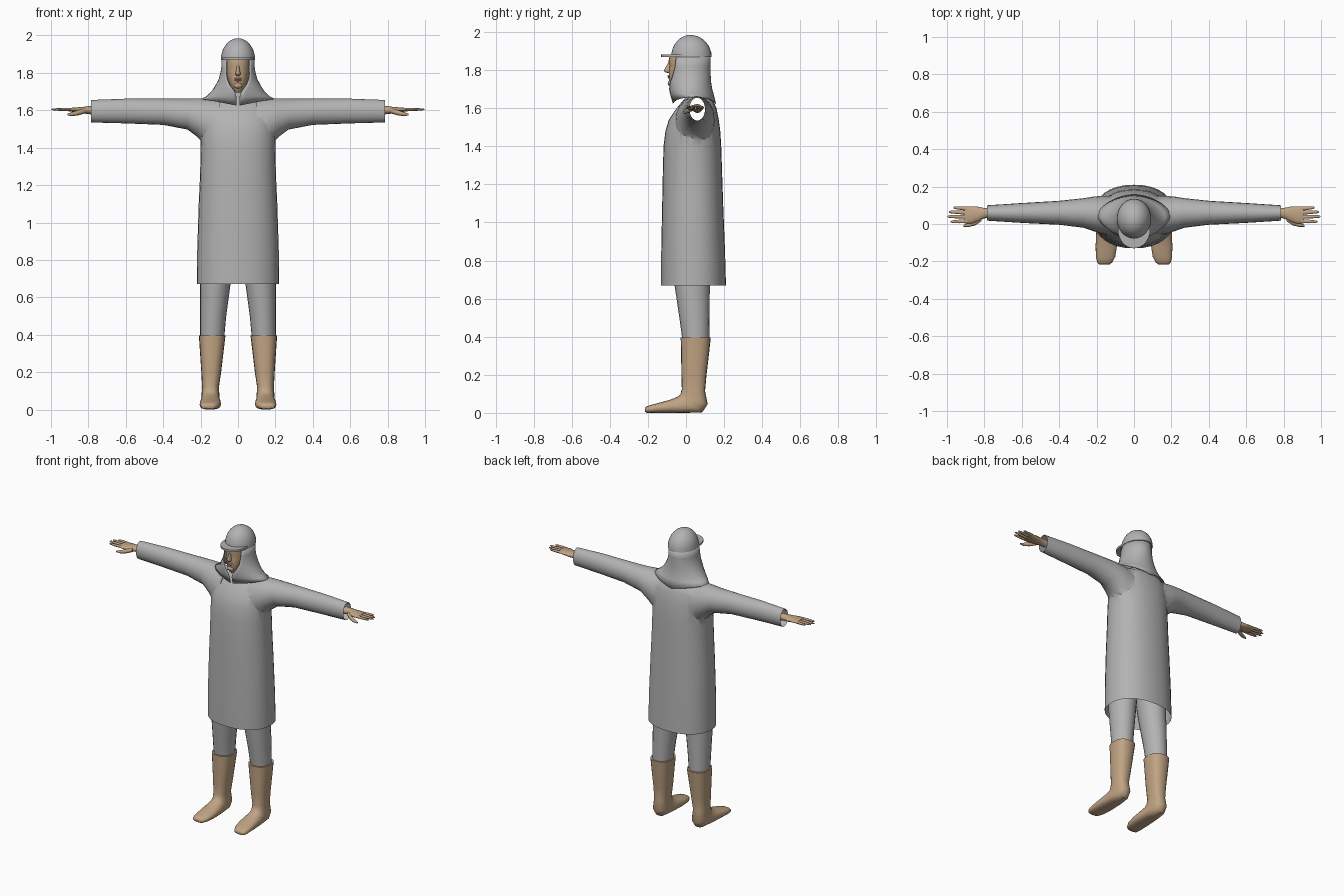
import bpy, bmesh
from math import sin, cos, asin, pi
from mathutils import Vector as V

cube = bpy.data.objects.get("Cube")
if cube:
    bpy.data.objects.remove(cube)


def material(name, rgb):
    m = bpy.data.materials.new(name)
    m.use_nodes = True
    m.diffuse_color = (*rgb, 1)
    m.node_tree.nodes["Principled BSDF"].inputs["Base Color"].default_value = (*rgb, 1)
    return m


GREY = material("grey cloth", (0.45, 0.45, 0.45))
TAN = material("tan leather and skin", (0.53, 0.37, 0.23))


def spow(t, p):
    return (1 if t >= 0 else -1) * abs(t) ** p


def ring(c, u, v, n=24, p=1.0, start=0.0):
    """Superellipse around c; start > 0 leaves a gap on the v side."""
    full = start == 0
    count = n if full else n + 1
    step = (2 * pi - 2 * start) / n
    return [V(c) + V(u) * spow(sin(start + i * step), p) + V(v) * spow(cos(start + i * step), p)
            for i in range(count)]


def flat(z, hw, yf, yb, x=0.0, **kw):
    """Horizontal ring from its half width, front and back."""
    return ring((x, (yf + yb) / 2, z), (hw, 0, 0), (0, (yf - yb) / 2, 0), **kw)


def upright(x, z0, z1, y0, y1, **kw):
    """Ring facing sideways, for sleeves and hands."""
    return ring((x, (y0 + y1) / 2, (z0 + z1) / 2), (0, (y1 - y0) / 2, 0), (0, 0, (z1 - z0) / 2), **kw)


def loft(name, rings, mat, closed=True, caps=(True, True), angle=0.9):
    bm = bmesh.new()
    rows = [[bm.verts.new(p) for p in r] for r in rings]
    n = len(rows[0])
    for a, b in zip(rows, rows[1:]):
        for i in range(n if closed else n - 1):
            j = (i + 1) % n
            bm.faces.new((a[i], a[j], b[j], b[i]))
    for row, cap in zip((rows[0], rows[-1]), caps):
        if cap:
            bm.faces.new(row)
    bmesh.ops.recalc_face_normals(bm, faces=bm.faces)
    me = bpy.data.meshes.new(name)
    bm.to_mesh(me)
    bm.free()
    me.materials.append(mat)
    ob = bpy.data.objects.new(name, me)
    bpy.context.collection.objects.link(ob)
    smooth(ob, angle)
    return ob


def select(ob):
    bpy.ops.object.select_all(action='DESELECT')
    ob.select_set(True)
    bpy.context.view_layer.objects.active = ob


def smooth(ob, angle=0.9):
    select(ob)
    bpy.ops.object.shade_smooth_by_angle(angle=angle)


def blob(name, loc, size, mat):
    bpy.ops.mesh.primitive_uv_sphere_add(segments=16, ring_count=10, location=loc)
    ob = bpy.context.object
    ob.name, ob.scale = name, size
    ob.data.materials.append(mat)
    bpy.ops.object.shade_smooth()
    return ob


# Coat: torso and both sleeves joined, then opened at hem and cuffs
coat = loft("coat", [flat(*r, n=32, p=0.9) for r in (
    (0.67, 0.22, -0.13, 0.21), (0.85, 0.218, -0.13, 0.205), (1.1, 0.21, -0.125, 0.195),
    (1.25, 0.203, -0.122, 0.19), (1.4, 0.2, -0.118, 0.185), (1.48, 0.2, -0.108, 0.18),
    (1.54, 0.195, -0.09, 0.172), (1.6, 0.18, -0.05, 0.16), (1.635, 0.15, -0.02, 0.145),
    (1.66, 0.1, 0.0, 0.12), (1.7, 0.06, 0.0, 0.11))], GREY)
SLEEVE = ((0.1, 1.38, 1.66, -0.06, 0.15), (0.17, 1.41, 1.664, -0.055, 0.152),
          (0.215, 1.455, 1.664, -0.04, 0.148), (0.27, 1.497, 1.662, -0.02, 0.138),
          (0.4, 1.522, 1.662, -0.004, 0.124), (0.6, 1.53, 1.662, 0.006, 0.112),
          (0.785, 1.535, 1.655, 0.018, 0.1))
for side in (1, -1):
    sleeve = loft("sleeve_cutter", [upright(side * x, *r, n=20) for x, *r in SLEEVE], GREY)
    select(coat)
    mod = coat.modifiers.new("join", 'BOOLEAN')
    mod.operation, mod.solver, mod.object = 'UNION', 'EXACT', sleeve
    bpy.ops.object.modifier_apply(modifier="join")
    bpy.data.objects.remove(sleeve)
bm = bmesh.new()
bm.from_mesh(coat.data)
ends = [f for f in bm.faces if f.calc_center_median().z < 0.675
        or abs(f.calc_center_median().x) > 0.784]
bmesh.ops.delete(bm, geom=ends, context='FACES')
seam = [v for v in bm.verts if 0.12 < abs(v.co.x) < 0.25 and 1.38 < v.co.z < 1.65]
bmesh.ops.smooth_vert(bm, verts=seam, factor=0.4, use_axis_x=True, use_axis_y=True, use_axis_z=True)
bm.to_mesh(coat.data)
bm.free()
smooth(coat, 1.2)

# Hood cape with the face opening, from (height, half width, front, back, gap, shape)
hood_rings = []
for z, hw, yf, yb, gap, p in ((1.875, 0.088, -0.085, 0.128, 0.064, 1), (1.82, 0.09, -0.09, 0.128, 0.064, 1),
                              (1.77, 0.102, -0.092, 0.13, 0.06, 1), (1.735, 0.12, -0.092, 0.132, 0.045, 1),
                              (1.7, 0.143, -0.09, 0.138, 0.018, 1.05), (1.675, 0.168, -0.084, 0.145, 0.01, 1.1),
                              (1.65, 0.195, -0.07, 0.158, 0.008, 1.15)):
    hood_rings.append(flat(z, hw, yf, yb, n=32, p=p, start=asin((gap / hw) ** (1 / p))))
for point in hood_rings[-1]:
    point.z += 0.012 - 0.038 * (1 - abs(point.x) / 0.195)
hood = loft("hood_cape", hood_rings, GREY, closed=False, caps=(False, False), angle=1.2)
hood.modifiers.new("thickness", 'SOLIDIFY').thickness = 0.005

# Cap dome and brim
dome = [flat(1.868 + 0.117 * sin(t), 0.092 * cos(t), 0.022 - 0.1 * cos(t), 0.022 + 0.113 * cos(t), n=32)
        for t in (0, 0.2, 0.4, 0.6, 0.8, 1.0, 1.2, 1.38, 1.5)]
loft("cap_dome", dome, GREY)
loft("cap_brim", [flat(z, 0.086, -0.13, 0.07, n=32) for z in (1.869, 1.882)], GREY)

# Head and facial features
loft("head", [flat(*r, n=24, p=0.9) for r in (
    (1.695, 0.018, -0.07, 0.03), (1.712, 0.03, -0.083, 0.05), (1.735, 0.043, -0.088, 0.06),
    (1.765, 0.055, -0.09, 0.08), (1.8, 0.062, -0.09, 0.09), (1.825, 0.065, -0.086, 0.095),
    (1.845, 0.066, -0.092, 0.095), (1.88, 0.066, -0.085, 0.09))], TAN)
loft("nose", [flat(z, w, y, -0.07, n=12) for z, w, y in (
    (1.784, 0.008, -0.095), (1.791, 0.015, -0.112), (1.8, 0.013, -0.116),
    (1.82, 0.008, -0.104), (1.84, 0.007, -0.093))], TAN)
for z, w in ((1.769, 0.022), (1.76, 0.018)):
    blob("lip", (0, -0.089, z), (w, 0.008, 0.005), TAN)
blob("chin", (0, -0.08, 0.5 + 1.232), (0.022, 0.016, 0.016), TAN)

LEG = ((0.39, 0.065, -0.02, 0.122, 0.138), (0.5, 0.07, -0.035, 0.124, 0.133),
       (0.67, 0.082, -0.06, 0.125, 0.122), (0.82, 0.09, -0.075, 0.13, 0.11))
# Boot sections: centre x, half width, upper front point (y, z), lower back point (y, z)
BOOT = ((0.138, 0.071, -0.028, 0.395, 0.13, 0.395), (0.14, 0.064, -0.026, 0.32, 0.122, 0.32),
        (0.143, 0.053, -0.024, 0.2, 0.108, 0.2), (0.147, 0.045, -0.022, 0.125, 0.1, 0.115),
        (0.147, 0.048, -0.03, 0.095, 0.114, 0.045), (0.147, 0.05, -0.045, 0.085, 0.085, 0.003),
        (0.147, 0.055, -0.08, 0.07, 0.0, 0.0), (0.148, 0.057, -0.13, 0.056, -0.1, 0.0),
        (0.152, 0.052, -0.18, 0.043, -0.17, 0.0), (0.157, 0.04, -0.207, 0.034, -0.205, 0.0),
        (0.158, 0.028, -0.216, 0.026, -0.215, 0.006))
PALM = ((0.765, 1.575, 1.622, 0.035, 0.085), (0.8, 1.58, 1.622, 0.03, 0.085),
        (0.83, 1.583, 1.618, 0.015, 0.092), (0.87, 1.59, 1.615, 0.002, 0.094),
        (0.905, 1.594, 1.612, 0.004, 0.092))
# Fingers: base y, tip x, tip y
FINGERS = ((0.081, 0.965, 0.088), (0.06, 0.99, 0.065), (0.038, 0.998, 0.04), (0.015, 0.98, 0.012))

for side, label in ((1, "left"), (-1, "right")):
    loft(label + "_trouser_leg", [flat(z, hw, yf, yb, x=side * x, n=20) for z, hw, yf, yb, x in LEG], GREY)
    loft(label + "_boot", [ring((side * x, (ya + yb) / 2, (za + zb) / 2), (w, 0, 0),
                                (0, (ya - yb) / 2, (za - zb) / 2), n=20, p=0.8)
                           for x, w, ya, za, yb, zb in BOOT], TAN)
    loft(label + "_palm", [upright(side * x, *r, n=16) for x, *r in PALM], TAN)
    for base, tip, end in FINGERS:
        rings = []
        for t, r in ((0, 0.0105), (0.5, 0.0095), (0.9, 0.007), (1, 0.003)):
            y, z = base + (end - base) * t, 1.603 + 0.002 * t
            rings.append(upright(side * (0.89 + (tip - 0.89) * t), z - r * 0.8, z + r * 0.8, y - r, y + r, n=8))
        loft(label + "_finger", rings, TAN)
    loft(label + "_thumb", [upright(side * x, z - r, z + r, y - r, y + r, n=8) for x, y, z, r in (
        (0.815, 0.03, 1.598, 0.014), (0.85, 0.006, 1.588, 0.014),
        (0.885, -0.005, 1.58, 0.011), (0.912, -0.01, 1.577, 0.005))], TAN)
